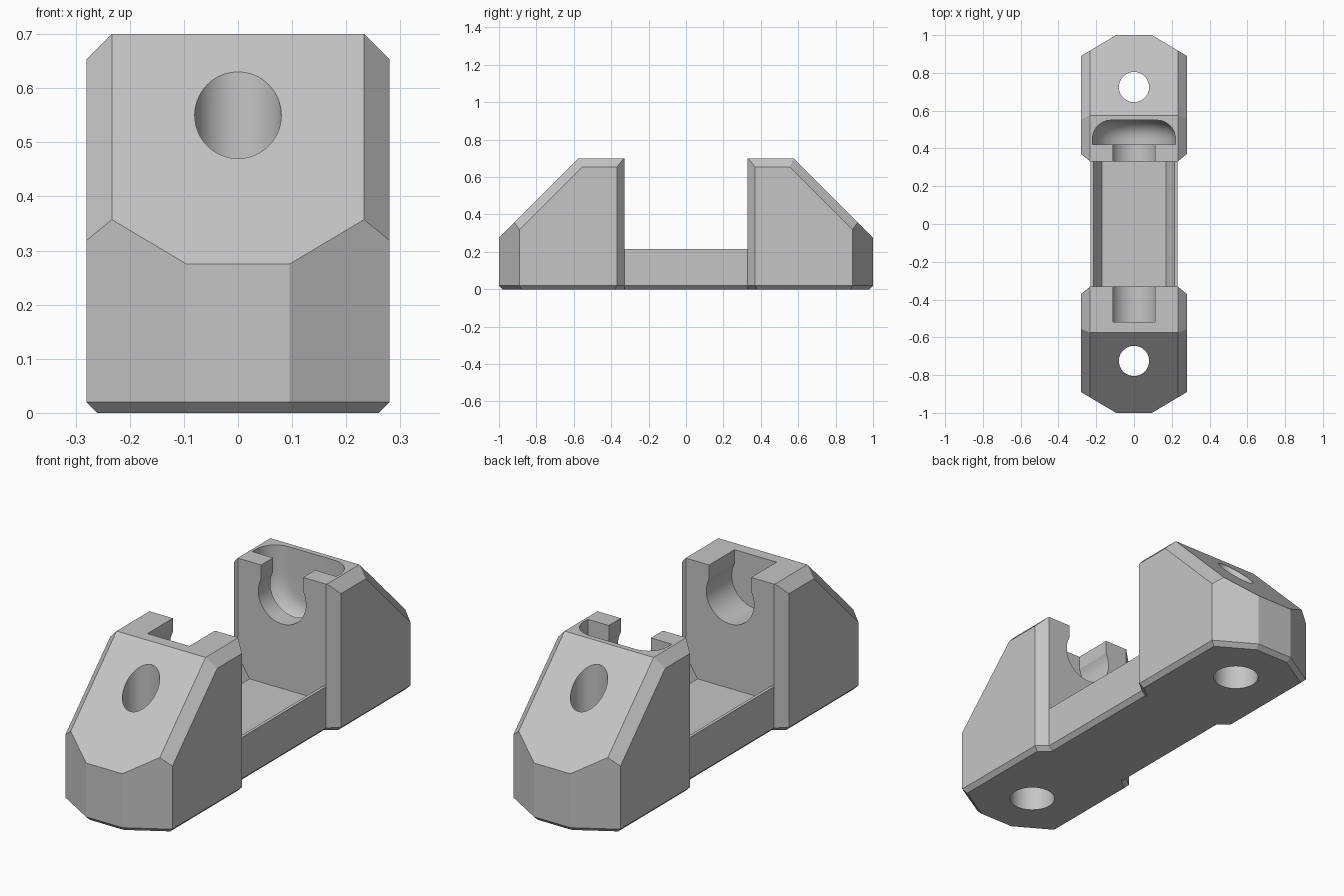
import bpy, bmesh
from math import sin, cos, pi, radians
from mathutils import Vector

cube = bpy.data.objects.get("Cube")
if cube:
    bpy.data.objects.remove(cube, do_unlink=True)

grey = bpy.data.materials.new("light_grey")
grey.use_nodes = True
grey.diffuse_color = (0.56, 0.56, 0.56, 1)
grey.node_tree.nodes["Principled BSDF"].inputs["Base Color"].default_value = grey.diffuse_color


def make_object(name, bm):
    bmesh.ops.recalc_face_normals(bm, faces=bm.faces[:])
    mesh = bpy.data.meshes.new(name)
    bm.to_mesh(mesh)
    bm.free()
    mesh.materials.append(grey)
    obj = bpy.data.objects.new(name, mesh)
    bpy.context.collection.objects.link(obj)
    return obj


def hull(name, points):
    bm = bmesh.new()
    for p in points:
        bm.verts.new(p)
    bmesh.ops.convex_hull(bm, input=bm.verts[:])
    bmesh.ops.dissolve_limit(bm, angle_limit=0.002, verts=bm.verts[:], edges=bm.edges[:])
    return make_object(name, bm)


def ring(radius, centre, axis, steps=64):
    angles = [2 * pi * i / steps for i in range(steps)]
    if axis == "z":
        return [Vector(centre) + Vector((radius * cos(a), radius * sin(a), 0)) for a in angles]
    return [Vector(centre) + Vector((radius * cos(a), 0, radius * sin(a))) for a in angles]


def box_points(xs, ys, zs):
    return [(x, y, z) for x in xs for y in ys for z in zs]


def slice_off(bm, normal, distance):
    n = Vector(normal)
    cut = bmesh.ops.bisect_plane(bm, geom=bm.verts[:] + bm.edges[:] + bm.faces[:], dist=1e-5,
                                 plane_co=n * distance / n.length_squared,
                                 plane_no=n, clear_outer=True)
    edges = [e for e in cut["geom_cut"] if isinstance(e, bmesh.types.BMEdge)]
    if len(edges) > 2:
        bmesh.ops.contextual_create(bm, geom=edges)


def cut_away(target, cutters):
    for cutter in cutters:
        mod = target.modifiers.new("cut", "BOOLEAN")
        mod.operation = "DIFFERENCE"
        mod.solver = "EXACT"
        mod.object = cutter
    graph = bpy.context.evaluated_depsgraph_get()
    graph.update()
    mesh = bpy.data.meshes.new_from_object(target.evaluated_get(graph))
    target.modifiers.clear()
    target.data = mesh
    for cutter in cutters:
        bpy.data.objects.remove(cutter, do_unlink=True)


AXLE_Z = 0.575
BEVEL = 0.02


def end_block(name, s):
    """Chamfered sloping block; s is the y direction it points to."""
    bm = bmesh.new()
    bmesh.ops.create_cube(bm, size=1)
    for v in bm.verts:
        v.co = (v.co.x * 0.56, s * (0.665 + v.co.y * 0.67), 0.35 + v.co.z * 0.7)

    slice_off(bm, (0, s, 1), 1.275)
    # vertical walls as (normal x, normal y, point x, point y)
    walls = [(1, 0, 0.28, 0.5), (0, 1, 0, 1), (0.11, 0.185, 0.095, 1), (0.04, -0.05, 0.28, 0.37)]
    for m in (1, -1):
        for nx, ny, px, py in walls[2:]:
            slice_off(bm, (m * nx, s * ny, 0), nx * px + ny * py)
        # upper chamfers along the top and the slope
        slice_off(bm, (m, 0, 1), 0.933)
        slice_off(bm, (m, s * 0.7071, 0.7071), 1.1346)
    # chamfer around the foot
    for m in (1, -1):
        for nx, ny, px, py in walls:
            if nx or m == 1:
                n = Vector((nx, ny)).normalized()
                slice_off(bm, (m * n.x, s * n.y, -1), n.x * px + n.y * py - BEVEL)
    return make_object(name, bm)


def screw_hole(s):
    y = s * 0.725
    return [hull("hole_cutter", ring(0.08, (0, y, -0.1), "z") + ring(0.08, (0, y, 0.9), "z")),
            hull("bore_cutter", ring(0.102, (0, y, -0.1), "z") + ring(0.102, (0, y, 0.2), "z"))]


def keyhole(s, depth_y):
    ys = (s * 0.3, s * depth_y)
    return [hull("round_cutter", [p for y in ys for p in ring(0.125, (0, y, AXLE_Z), "y")]),
            hull("slot_cutter", box_points((-0.11, 0.11), ys, (AXLE_Z, 0.8)))]


# Front block with a blind keyhole slot
front_block = end_block("front_block", -1)
cut_away(front_block, screw_hole(-1) + keyhole(-1, 0.52))

# Back block with a slot opening into a rounded pocket
back_block = end_block("back_block", 1)
pocket = ring(0.22, (0, 0.42, AXLE_Z), "y")
for i in range(9):
    a = i * pi / 16
    pocket += ring(0.12 + 0.1 * cos(a), (0, 0.45 + 0.1 * sin(a), AXLE_Z), "y")
pocket += [p + Vector((0, 0, 0.4)) for p in pocket]
cut_away(back_block, screw_hole(1) + keyhole(1, 0.44) + [hull("pocket_cutter", pocket)])

# Shallow channel bar joining the blocks
half = [(0.21, 0), (0.23, BEVEL), (0.23, 0.215), (0.215, 0.215), (0.17, 0.145)]
outline = half + [(-x, z) for x, z in reversed(half)]
bm = bmesh.new()
face = bm.faces.new([bm.verts.new((x, -0.33, z)) for x, z in outline])
extruded = bmesh.ops.extrude_face_region(bm, geom=[face])
bmesh.ops.translate(bm, vec=(0, 0.66, 0),
                    verts=[v for v in extruded["geom"] if isinstance(v, bmesh.types.BMVert)])
channel_bar = make_object("channel_bar", bm)

# Smooth the round cuts, keep the chamfers crisp
for obj in (front_block, back_block):
    bpy.ops.object.select_all(action="DESELECT")
    obj.select_set(True)
    bpy.context.view_layer.objects.active = obj
    bpy.ops.object.shade_smooth_by_angle(angle=radians(20))
